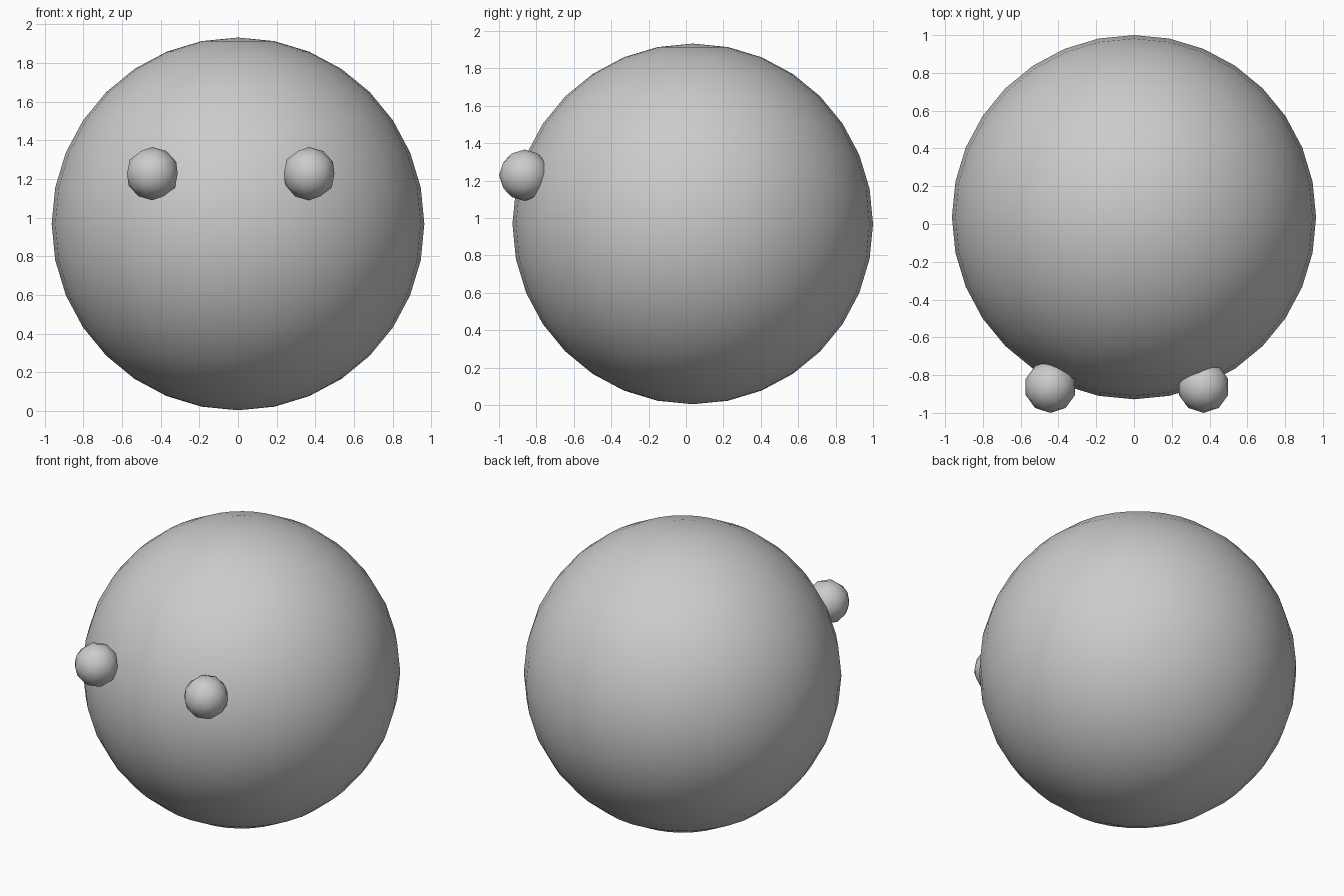
import bpy

if "Cube" in bpy.data.objects:
    bpy.data.objects.remove(bpy.data.objects["Cube"])

# Head: default-density UV sphere, smooth shaded
bpy.ops.mesh.primitive_uv_sphere_add(segments=32, ring_count=16, radius=0.964,
                                     location=(0, 0.036, 0.968))
bpy.context.object.name = "head"
bpy.ops.object.shade_smooth()

# Eyes: small low-density icospheres half sunk in the front, slightly off centre
for name, x in (("eye_left", -0.443), ("eye_right", 0.368)):
    bpy.ops.mesh.primitive_ico_sphere_add(subdivisions=2, radius=0.1375,
                                          location=(x, -0.8625, 1.228))
    bpy.context.object.name = name
    bpy.ops.object.shade_smooth()
